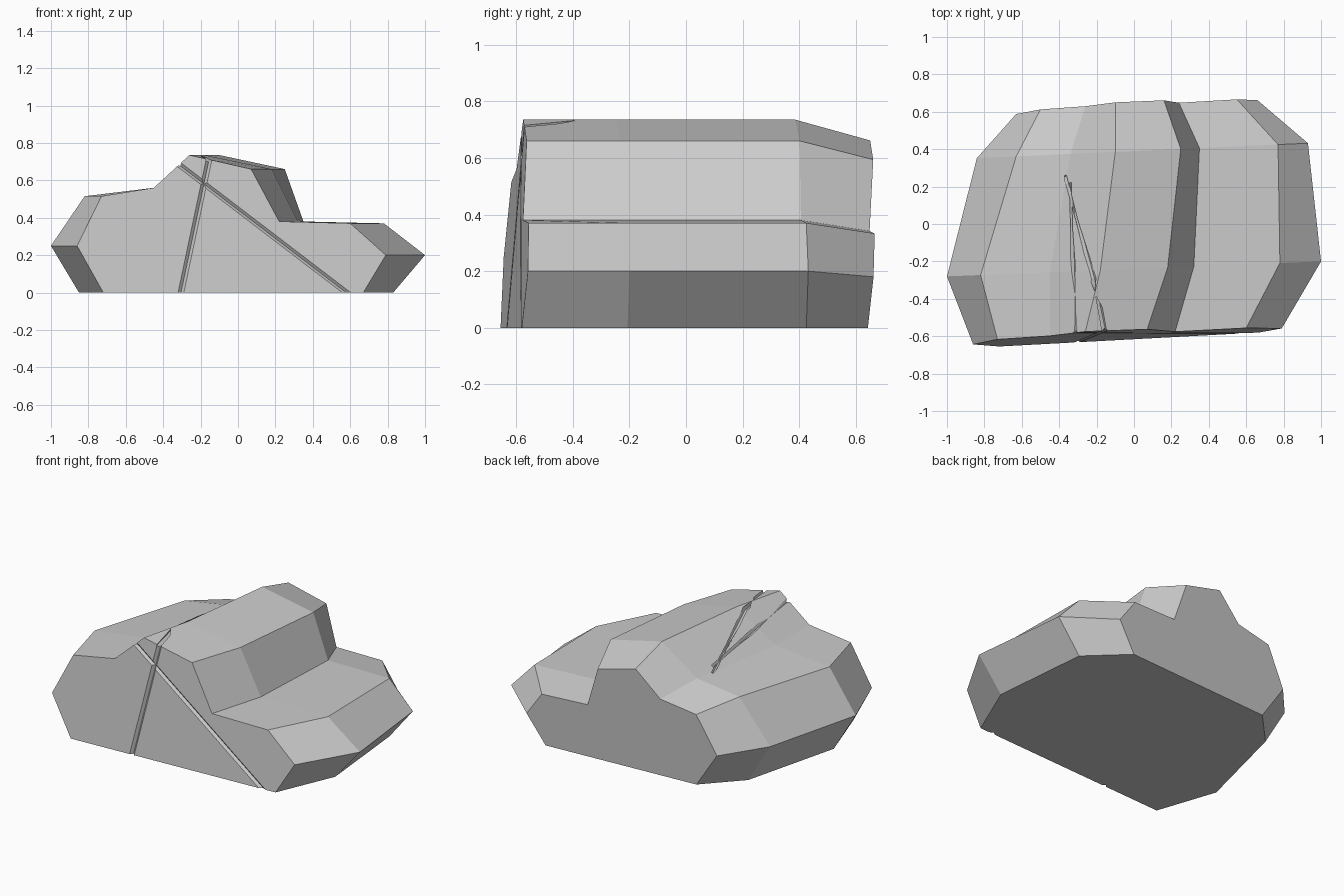
import bpy, bmesh
from mathutils import Vector

if "Cube" in bpy.data.objects:
    bpy.data.objects.remove(bpy.data.objects["Cube"])

# Each section: x positions along one shared outline, from bottom left over the top to bottom right
HEIGHTS = [0, .25, .515, .56, .735, .66, .38, .37, .20, 0]
FRONT = [-.72, -.86, -.73, -.45, -.26, .07, .22, .60, .79, .67]
MID_FRONT = [-.85, -1.0, -.82, -.45, -.18, .18, .32, .78, 1.0, .83]
MID_BACK = [-.69, -.84, -.63, -.34, -.10, .25, .35, .77, .93, .77]
BACK = [-.48, -.63, -.50, -.26, -.10, .16, .24, .55, .66, .54]


def front_y(x, z):
    return -.616 + .054 * x + .075 * z


def back_y(x, z):
    return .61 + .06 * x + .07 * z


# (x positions, height scale, depth rule for the tilted cutting plane)
SECTIONS = [
    (FRONT, 1.0, front_y),
    (MID_FRONT, 1.0, lambda x, z: -.24 + .04 * x),
    (MID_BACK, 1.0, lambda x, z: .39 + .045 * x),
    (BACK, .90, back_y),
]


def finish(bm, name):
    bmesh.ops.recalc_face_normals(bm, faces=bm.faces)
    mesh = bpy.data.meshes.new(name)
    bm.to_mesh(mesh)
    bm.free()
    obj = bpy.data.objects.new(name, mesh)
    bpy.context.collection.objects.link(obj)
    return obj


# Rock body lofted through the sections
bm = bmesh.new()
rings = []
for xs, scale, depth in SECTIONS:
    rings.append([bm.verts.new((x, depth(x, z * scale), z * scale))
                  for x, z in zip(xs, HEIGHTS)])
n = len(HEIGHTS)
for a, b in zip(rings, rings[1:]):
    for i in range(n - 1):
        bm.faces.new((a[i], a[i + 1], b[i + 1], b[i]))
bm.faces.new(rings[0])
bm.faces.new(rings[-1])
# One flat base
bm.faces.new([r[0] for r in rings] + [r[-1] for r in reversed(rings)])
rock = finish(bm, "rock")


# Cracks: thin diamond bars cut V grooves along the surface
def crack(name, a, b, width):
    a, b = Vector(a), Vector(b)
    along = (b - a).normalized()
    outward = Vector((0, -1, .1)) if abs(along.y) < .5 else Vector((-.4, 0, 1))
    side = along.cross(outward).normalized()
    up = side.cross(along).normalized()
    a, b = a - along * .02, b + along * .02
    bm = bmesh.new()
    ends = [[bm.verts.new(p + d * width) for d in (side, up, -side, -up)]
            for p in (a, b)]
    for i in range(4):
        j = (i + 1) % 4
        bm.faces.new((ends[0][i], ends[0][j], ends[1][j], ends[1][i]))
    bm.faces.new(ends[0])
    bm.faces.new(ends[1])
    cutter = finish(bm, name)
    cutter.hide_render = True
    mod = rock.modifiers.new(name, 'BOOLEAN')
    mod.operation = 'DIFFERENCE'
    mod.solver = 'EXACT'
    mod.object = cutter
    bpy.context.view_layer.objects.active = rock
    bpy.ops.object.modifier_apply(modifier=name)
    bpy.data.objects.remove(cutter)


def on_front(x, z):
    return (x, front_y(x, z), z)


crack("steep_front_crack", on_front(-.305, 0), on_front(-.155, .71), .016)
crack("slanting_front_crack", on_front(.58, 0), on_front(-.31, .68), .014)
crack("ridge_crack", (-.16, -.565, .712), (-.22, -.28, .72), .017)
crack("slope_crack", (-.22, -.28, .715), (-.36, .24, .555), .015)
crack("side_crack", (-.315, -.57, .69), (-.335, .2, .575), .015)
